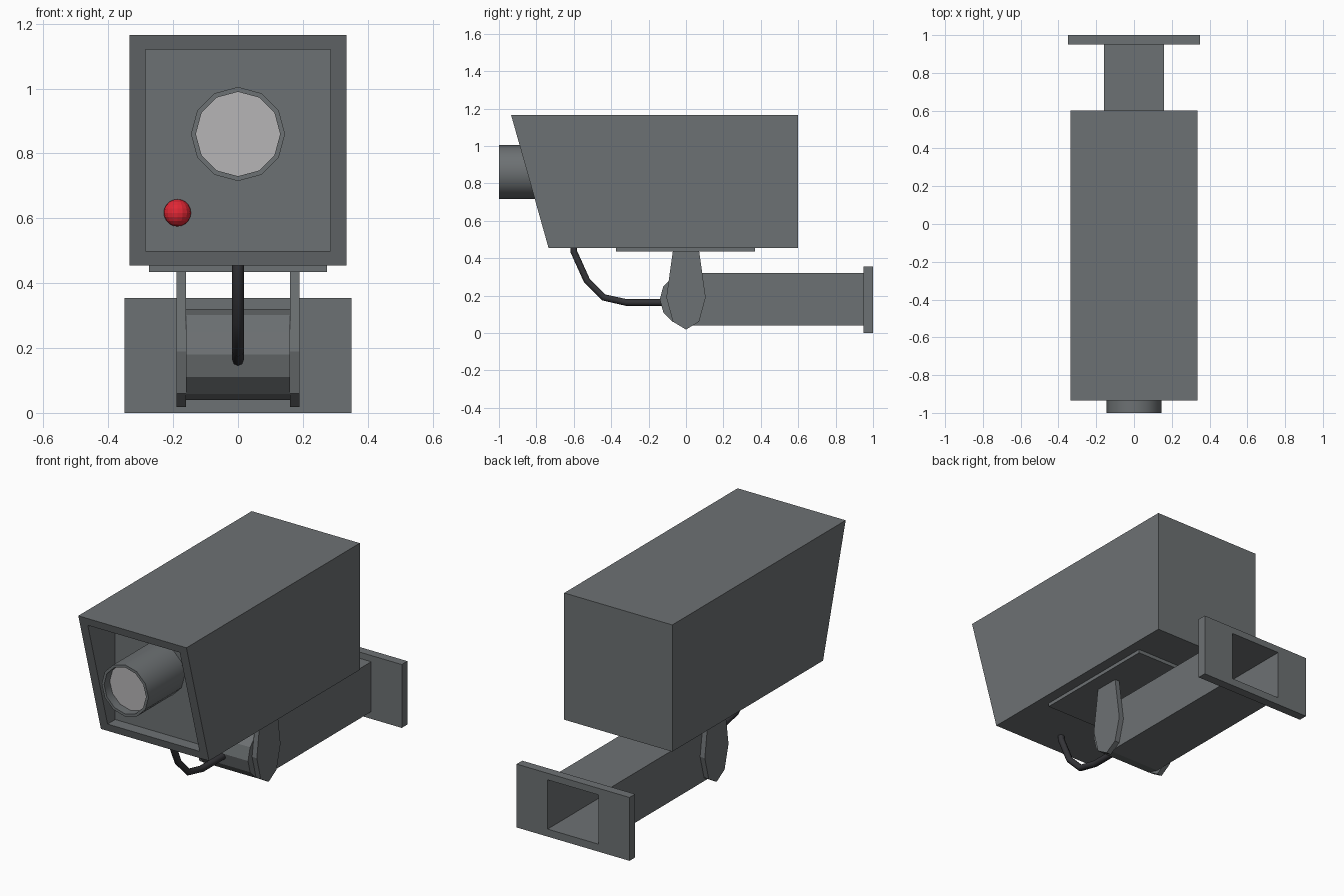
import bpy, bmesh, math

if "Cube" in bpy.data.objects:
    bpy.data.objects.remove(bpy.data.objects["Cube"])


def material(name, rgb):
    m = bpy.data.materials.new(name)
    m.diffuse_color = (*rgb, 1)
    m.use_nodes = True
    m.node_tree.nodes["Principled BSDF"].inputs["Base Color"].default_value = m.diffuse_color
    return m


GREY = material("housing grey", (0.152, 0.165, 0.172))
BLACK = material("cable black", (0.035, 0.035, 0.04))
GLASS = material("lens glass", (0.47, 0.46, 0.47))
RED = material("indicator red", (0.75, 0.02, 0.035))


def loft(name, rings, mat, cap_start=True, cap_end=True, smooth=False):
    """Bridge successive rings of equal point count, optionally capping the ends."""
    bm = bmesh.new()
    loops = [[bm.verts.new(p) for p in ring] for ring in rings]
    n = len(loops[0])
    for a, b in zip(loops, loops[1:]):
        for i in range(n):
            j = (i + 1) % n
            bm.faces.new((a[i], a[j], b[j], b[i]))
    if cap_start:
        bm.faces.new(loops[0])
    if cap_end:
        bm.faces.new(loops[-1])
    bmesh.ops.recalc_face_normals(bm, faces=bm.faces)
    me = bpy.data.meshes.new(name)
    bm.to_mesh(me)
    bm.free()
    me.materials.append(mat)
    ob = bpy.data.objects.new(name, me)
    bpy.context.collection.objects.link(ob)
    if smooth:
        bpy.ops.object.select_all(action='DESELECT')
        ob.select_set(True)
        bpy.context.view_layer.objects.active = ob
        bpy.ops.object.shade_smooth_by_angle(angle=math.radians(40))
    return ob


def rect(w, z0, z1, y_at):
    """Rectangle of half width w facing y; y_at gives depth from height."""
    return [(x, y_at(z), z) for x, z in ((-w, z0), (w, z0), (w, z1), (-w, z1))]


def circle(r, y, zc=0.86, n=12):
    return [(r * math.sin(2 * math.pi * i / n), y, zc + r * math.cos(2 * math.pi * i / n))
            for i in range(n)]


def flat(y):
    return lambda z: y


def slope(z):
    return -0.735 - 0.2 * (z - 0.455) / 0.71


# Housing: slanted front frame around a recessed upright panel
loft("housing", [rect(0.335, 0.455, 1.165, flat(0.6)),
                 rect(0.335, 0.455, 1.165, slope),
                 rect(0.285, 0.5, 1.12, slope),
                 rect(0.285, 0.5, 1.12, flat(-0.68))], GREY)

# Lens barrel with recessed glass
loft("lens_barrel", [circle(0.145, -0.675), circle(0.145, -1.0),
                     circle(0.13, -1.0), circle(0.13, -0.95)],
     GREY, cap_end=False, smooth=True)
loft("lens_glass", [circle(0.13, -0.95), circle(0.13, -0.942)], GLASS)

# Red indicator light
bpy.ops.mesh.primitive_uv_sphere_add(segments=16, ring_count=10, radius=0.042,
                                     location=(-0.187, -0.69, 0.617))
led = bpy.context.object
led.name = "indicator_light"
led.data.materials.append(RED)

# Mounting plate under the housing
loft("mount_plate", [rect(0.275, 0.435, 0.456, flat(-0.375)),
                     rect(0.275, 0.435, 0.456, flat(0.37))], GREY)

# Pair of pivot brackets
half = [(0.07, 0.44), (0.105, 0.19), (0.07, 0.06)]
profile = half + [(0, 0.018)] + [(-y, z) for y, z in reversed(half)]
for side, s in (("left", -1), ("right", 1)):
    loft(side + "_bracket", [[(s * x, y, z) for y, z in profile] for x in (0.161, 0.19)], GREY)

# Hollow arm with rounded front, open at the wall end
arc = [(-0.14 * math.sin(math.pi * i / 6), 0.18 + 0.14 * math.cos(math.pi * i / 6))
       for i in range(7)]
side_profile = [(0.96, 0.32)] + arc + [(0.96, 0.04)]
arm = loft("arm", [[(x, y, z) for y, z in side_profile] for x in (-0.16, 0.16)], GREY)
bm = bmesh.new()
bm.from_mesh(arm.data)
bmesh.ops.delete(bm, geom=[f for f in bm.faces if f.normal.y > 0.9], context='FACES')
bm.to_mesh(arm.data)
bm.free()

# Wall flange with a hole through it into the arm
outer = [rect(0.35, 0, 0.355, flat(y)) for y in (0.95, 1.0)]
inner = [rect(0.158, 0.042, 0.318, flat(y)) for y in (1.0, 0.95)]
loft("wall_flange", outer + inner + outer[:1], GREY, False, False)

# Drooping cable
path = [(-0.6, 0.47), (-0.6, 0.435), (-0.53, 0.28), (-0.44, 0.19), (-0.32, 0.163), (-0.12, 0.163)]
curve = bpy.data.curves.new("cable", 'CURVE')
curve.dimensions = '3D'
curve.bevel_depth = 0.018
curve.bevel_resolution = 2
spline = curve.splines.new('POLY')
spline.points.add(len(path) - 1)
for p, (y, z) in zip(spline.points, path):
    p.co = (0, y, z, 1)
curve.materials.append(BLACK)
cable = bpy.data.objects.new("cable", curve)
bpy.context.collection.objects.link(cable)
